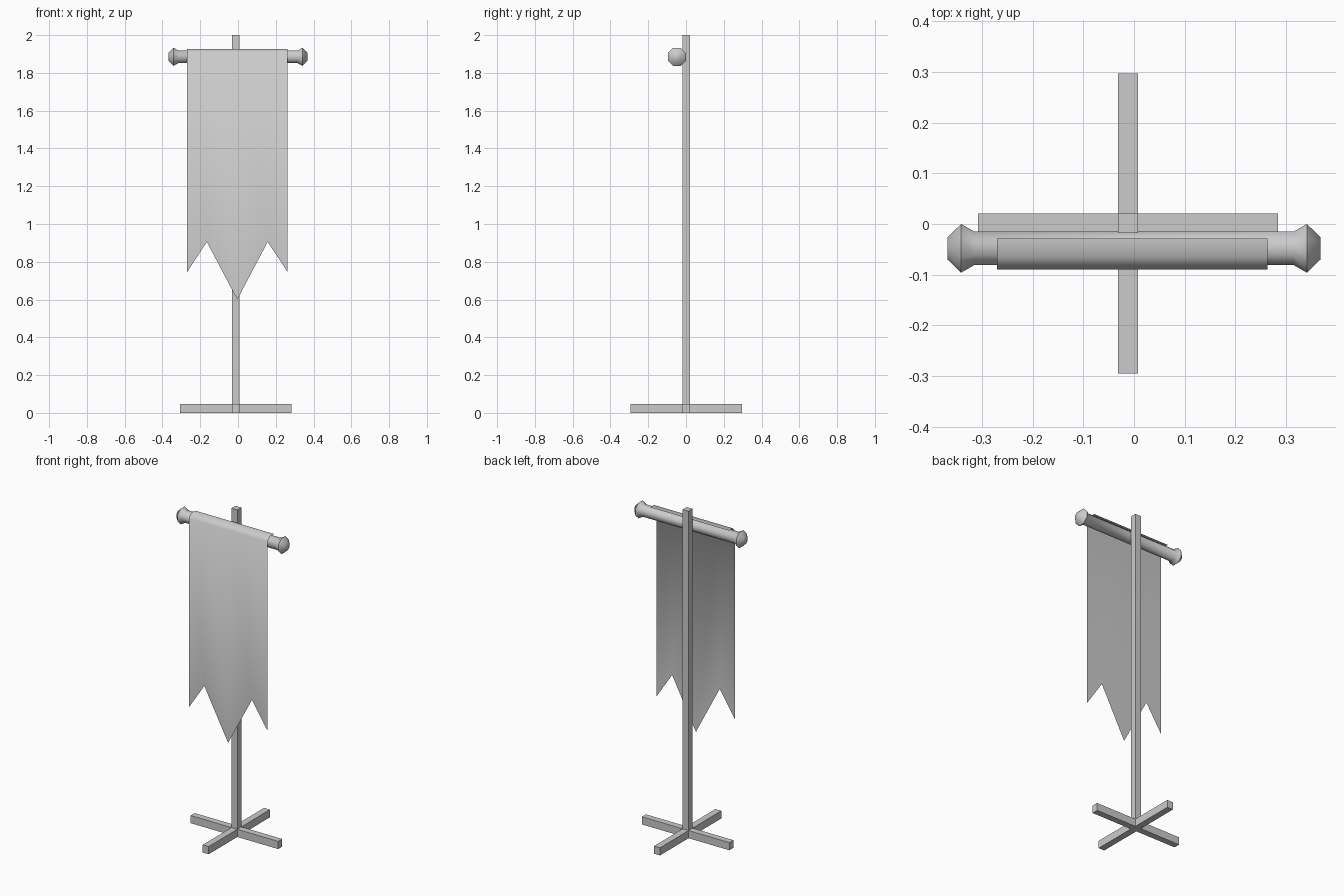
import bpy, bmesh, math

if "Cube" in bpy.data.objects:
    bpy.data.objects.remove(bpy.data.objects["Cube"])


def finish(name, bm, smooth=None):
    bmesh.ops.recalc_face_normals(bm, faces=bm.faces)
    me = bpy.data.meshes.new(name)
    bm.to_mesh(me)
    bm.free()
    ob = bpy.data.objects.new(name, me)
    bpy.context.collection.objects.link(ob)
    if smooth:
        bpy.ops.object.select_all(action='DESELECT')
        ob.select_set(True)
        bpy.context.view_layer.objects.active = ob
        bpy.ops.object.shade_smooth_by_angle(angle=math.radians(smooth))
    return ob


def box(name, lo, hi):
    bm = bmesh.new()
    bmesh.ops.create_cube(bm, size=1)
    for v in bm.verts:
        v.co = [(a + b) / 2 + c * (b - a) for a, b, c in zip(lo, hi, v.co)]
    return finish(name, bm)


# Post and crossed feet
X0, X1, Y0, Y1 = -0.032, 0.008, -0.018, 0.021
box("post", (X0, Y0, 0.005), (X1, Y1, 2.0))
box("foot_side_to_side", (-0.308, Y0, 0.0), (0.284, Y1, 0.047))
box("foot_front_to_back", (X0, -0.295, 0.0), (X1, 0.297, 0.047))

# Eight-sided crossbar with flared knobs: (x, flat-to-centre radius)
half = [(0.315, 0.033), (0.341, 0.048), (0.368, 0.022)]
profile = [(-x, r) for x, r in reversed(half)] + half
SIDES, RY, RZ = 8, -0.048, 1.885
bm = bmesh.new()
rings = []
for x, r in profile:
    R = r / math.cos(math.pi / SIDES)
    angles = [(i + 0.5) * 2 * math.pi / SIDES for i in range(SIDES)]
    rings.append([bm.verts.new((x, RY + R * math.cos(a), RZ + R * math.sin(a)))
                  for a in angles])
for a, b in zip(rings, rings[1:]):
    for i in range(SIDES):
        j = (i + 1) % SIDES
        bm.faces.new((a[i], a[j], b[j], b[i]))
bm.faces.new(rings[0])
bm.faces.new(rings[-1])
finish("crossbar", bm, 60)

# Cloth sheet folded over the crossbar, with a jagged lower edge
columns = [(-0.27, 0.745), (-0.165, 0.905), (-0.004, 0.6),
           (0.157, 0.905), (0.263, 0.745)]
fold = [(-0.029, 1.926), (-0.066, 1.926), (-0.09, 1.902)]
bm = bmesh.new()
strips = [[bm.verts.new((x, y, z)) for y, z in fold + [(-0.09, tip)]]
          for x, tip in columns]
for a, b in zip(strips, strips[1:]):
    for i in range(len(fold)):
        bm.faces.new((a[i], a[i + 1], b[i + 1], b[i]))
finish("banner_cloth", bm, 60)
